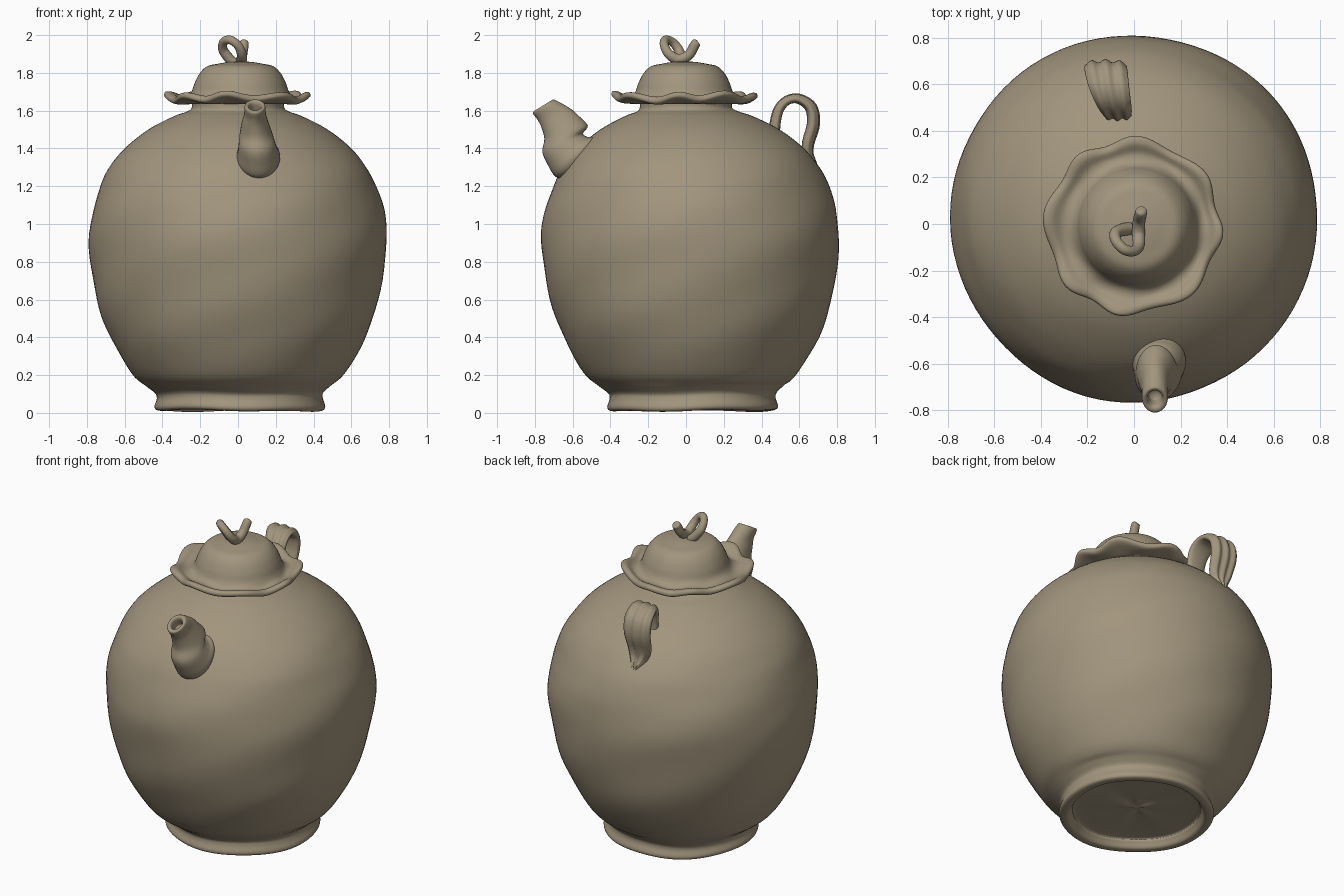
import bpy, bmesh, math
from mathutils import Vector

clay = bpy.data.materials.new("olive clay")
clay.diffuse_color = (0.36, 0.30, 0.205, 1)


def spline(rows, n):
    """Catmull-Rom interpolation through rows of numbers, n steps per span."""
    out = []
    for i in range(len(rows) - 1):
        a, b = rows[max(i - 1, 0)], rows[i]
        c, d = rows[i + 1], rows[min(i + 2, len(rows) - 1)]
        for k in range(n):
            t = k / n
            out.append([0.5 * (2 * q + (r - p) * t + (2 * p - 5 * q + 4 * r - s) * t * t
                        + (3 * q - p - 3 * r + s) * t ** 3) for p, q, r, s in zip(a, b, c, d)])
    out.append(list(rows[-1]))
    return out


def loft(name, rings):
    """Skin a list of closed rings, with capped ends."""
    bm = bmesh.new()
    loops = [[bm.verts.new(p) for p in ring] for ring in rings]
    n = len(loops[0])
    for a, b in zip(loops, loops[1:]):
        for i in range(n):
            j = (i + 1) % n
            bm.faces.new((a[i], a[j], b[j], b[i]))
    bm.faces.new(loops[0][::-1])
    bm.faces.new(loops[-1])
    bmesh.ops.recalc_face_normals(bm, faces=bm.faces)
    for f in bm.faces:
        f.smooth = True
    mesh = bpy.data.meshes.new(name)
    bm.to_mesh(mesh)
    bm.free()
    mesh.materials.append(clay)
    obj = bpy.data.objects.new(name, mesh)
    bpy.context.collection.objects.link(obj)
    return obj


def angles(n):
    return [2 * math.pi * i / n for i in range(n)]


# Pot body with foot ring and recessed base: radius, z, centre x, centre y
profile = [(0.02, 0.07, 0.01, 0.035), (0.34, 0.07, 0.01, 0.035), (0.375, 0.05, 0.01, 0.035),
           (0.40, 0.015, 0.01, 0.035), (0.44, 0.015, 0.01, 0.035), (0.452, 0.035, 0.01, 0.035),
           (0.44, 0.075, 0.01, 0.035), (0.445, 0.105, 0.005, 0.035), (0.485, 0.14, 0, 0.03),
           (0.565, 0.21, 0, 0.025), (0.675, 0.4, 0, 0.025), (0.745, 0.6, 0, 0.025),
           (0.787, 0.87, 0, 0.025), (0.775, 1.05, 0, 0.025), (0.73, 1.2, 0, 0.025),
           (0.68, 1.3, 0, 0.025), (0.60, 1.4, 0, 0.025), (0.475, 1.5, 0, 0.02),
           (0.34, 1.57, 0, 0.015), (0.27, 1.595, 0, 0.01), (0.245, 1.615, 0, 0),
           (0.245, 1.65, 0, 0)]
rings = []
for r, z, cx, cy in spline(profile, 5):
    soft = min(1, max(0, (z - 0.15) * 4)) * min(1, max(0, (1.55 - z) * 4))
    ring = []
    for a in angles(96):
        w = soft * 0.003 * (math.sin(3 * a + 7 * z) + math.sin(5 * a - 16 * z))
        dz = 0.004 * math.sin(2 * a) + 0.003 * math.sin(5 * a) if z < 0.15 else 0
        ring.append((cx + (r + w) * math.cos(a), cy + (r + w) * math.sin(a), z + dz))
    rings.append(ring)
loft("pot_body", rings)

# Lid: low dome with a scalloped, wavy brim (radius, z)
profile = [(0.02, 1.645), (0.22, 1.635), (0.30, 1.64), (0.355, 1.65), (0.375, 1.665),
           (0.37, 1.685), (0.345, 1.688), (0.31, 1.67), (0.28, 1.675), (0.258, 1.70),
           (0.24, 1.75), (0.213, 1.80), (0.175, 1.835), (0.12, 1.848), (0.06, 1.858), (0.005, 1.86)]
rings = []
for r, z in spline(profile, 5):
    k = min(1, max(0, (r - 0.26) / 0.11))
    ring = []
    for a in angles(128):
        c = math.cos(8 * (a - math.radians(84)) + 0.5 * math.sin(3 * a))
        rr = r * (1 + 0.035 * k * c)
        ring.append((0.012 * (1 - k) + rr * math.cos(a) - 0.004 * k, -0.01 + rr * math.sin(a),
                     z + k * (0.013 * c + 0.006 * math.sin(3 * a))))
    rings.append(ring)
loft("lid", rings)

# Knob: a curled clay coil with one free end (x, y, z, radius)
coil = [(0.032, 0.062, 1.967, 0.004), (0.032, 0.058, 1.963, 0.022), (0.03, 0.045, 1.945, 0.026),
        (0.022, 0.015, 1.895, 0.027), (0.02, -0.04, 1.872, 0.028), (0.02, -0.09, 1.90, 0.026),
        (0.0, -0.115, 1.945, 0.023), (-0.04, -0.11, 1.974, 0.023), (-0.075, -0.075, 1.965, 0.023),
        (-0.08, -0.04, 1.925, 0.025), (-0.05, -0.025, 1.88, 0.027), (-0.02, -0.02, 1.85, 0.028)]
path = spline(coil, 6)
rings, side = [], Vector((1, 0, 0))
for i, p in enumerate(path):
    t = (Vector(path[min(i + 1, len(path) - 1)][:3]) - Vector(path[max(i - 1, 0)][:3])).normalized()
    side = (side - t * side.dot(t)).normalized()
    up = t.cross(side)
    rings.append([Vector(p[:3]) + p[3] * (side * math.cos(a) + up * math.sin(a)) for a in angles(20)])
loft("lid_knob", rings)

# Spout: front y, front z, back y, back z, half width, centre x; ends in a hollow mouth
sections = [(-0.63, 1.24, -0.48, 1.44, 0.10, 0.11), (-0.69, 1.25, -0.49, 1.46, 0.115, 0.108),
            (-0.73, 1.31, -0.52, 1.46, 0.106, 0.105), (-0.76, 1.38, -0.545, 1.48, 0.096, 0.10),
            (-0.75, 1.45, -0.52, 1.52, 0.085, 0.095), (-0.765, 1.51, -0.565, 1.57, 0.070, 0.09),
            (-0.785, 1.55, -0.61, 1.61, 0.058, 0.09), (-0.81, 1.585, -0.69, 1.655, 0.055, 0.09),
            (-0.80, 1.60, -0.71, 1.655, 0.042, 0.09), (-0.78, 1.595, -0.715, 1.635, 0.032, 0.09),
            (-0.755, 1.55, -0.69, 1.59, 0.028, 0.09)]
rings = []
for yf, zf, yb, zb, w, cx in spline(sections, 5):
    mid, half = Vector((cx, (yf + yb) / 2, (zf + zb) / 2)), Vector((0, yb - yf, zb - zf)) / 2
    rings.append([mid + half * math.cos(a) + Vector((w * math.sin(a), 0, 0)) for a in angles(36)])
loft("spout", rings)

# Strap handle with three ribs: x, y, z, half width, half thickness
strap = [(-0.07, 0.47, 1.46, 0.06, 0.03), (-0.072, 0.475, 1.54, 0.062, 0.03),
         (-0.08, 0.495, 1.61, 0.07, 0.028), (-0.095, 0.54, 1.655, 0.08, 0.026),
         (-0.11, 0.60, 1.66, 0.088, 0.028), (-0.12, 0.66, 1.615, 0.092, 0.034),
         (-0.122, 0.672, 1.53, 0.09, 0.036), (-0.12, 0.645, 1.43, 0.08, 0.034),
         (-0.115, 0.645, 1.37, 0.06, 0.03), (-0.11, 0.675, 1.31, 0.025, 0.02),
         (-0.11, 0.69, 1.27, 0.005, 0.005)]
path = spline(strap, 6)
rings = []
for i, (x, y, z, w, th) in enumerate(path):
    p, q = path[max(i - 1, 0)], path[min(i + 1, len(path) - 1)]
    out = Vector((0, -(q[2] - p[2]), q[1] - p[1])).normalized()
    ring = []
    for a in angles(48):
        u = math.cos(a)
        s = math.copysign(abs(math.sin(a)) ** 0.6, math.sin(a))
        rib = 0.82 + 0.22 * math.cos(3 * math.pi * u + math.pi - math.pi) if s > 0 else 0.9
        ring.append(Vector((x + w * u, y, z)) + out * th * s * rib)
    rings.append(ring)
loft("strap_handle", rings)
